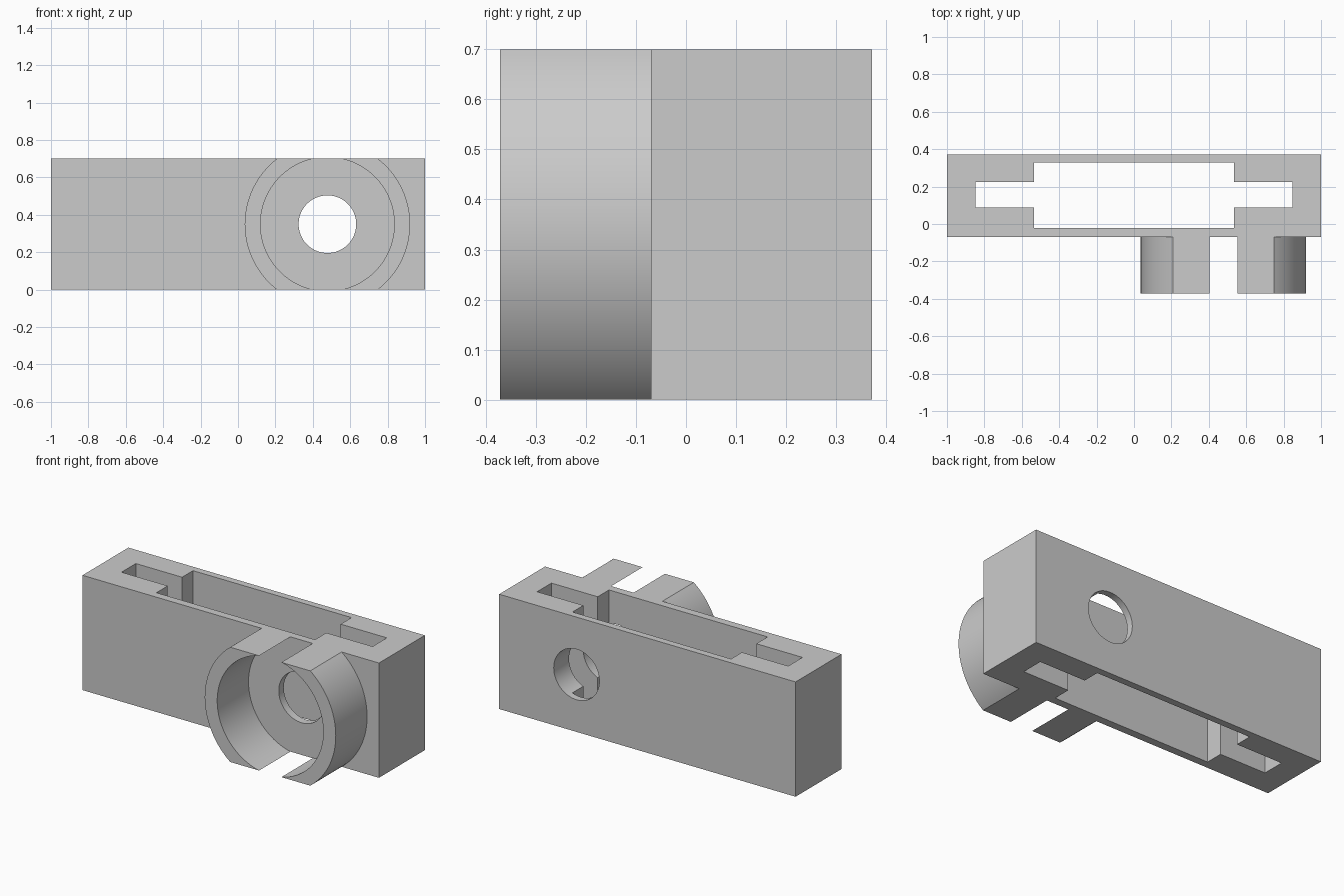
import bpy, bmesh, math
from mathutils import Vector

if "Cube" in bpy.data.objects:
    bpy.data.objects.remove(bpy.data.objects["Cube"], do_unlink=True)

HEIGHT = 0.70
FRONT, BACK = -0.07, 0.372
CLIP_FRONT = -0.372
CX, CZ = 0.478, HEIGHT / 2          # axis of clip and bore
OUTER, INNER, BORE = 0.442, 0.358, 0.154

grey = bpy.data.materials.new("light grey")
grey.use_nodes = True
colour = (0.6, 0.6, 0.6, 1)
grey.diffuse_color = colour
grey.node_tree.nodes["Principled BSDF"].inputs["Base Color"].default_value = colour


def prism(name, points, offset):
    """Extrude a closed 3D outline along offset."""
    bm = bmesh.new()
    face = bm.faces.new([bm.verts.new(p) for p in points])
    top = bmesh.ops.extrude_face_region(bm, geom=[face])
    moved = [g for g in top["geom"] if isinstance(g, bmesh.types.BMVert)]
    bmesh.ops.translate(bm, verts=moved, vec=Vector(offset))
    bmesh.ops.recalc_face_normals(bm, faces=bm.faces)
    mesh = bpy.data.meshes.new(name)
    bm.to_mesh(mesh)
    bm.free()
    mesh.materials.append(grey)
    obj = bpy.data.objects.new(name, mesh)
    bpy.context.collection.objects.link(obj)
    return obj


def combine(target, other, operation):
    """Apply a boolean and discard the second solid."""
    bpy.context.view_layer.objects.active = target
    mod = target.modifiers.new(operation, 'BOOLEAN')
    mod.operation, mod.solver, mod.object = operation, 'EXACT', other
    bpy.ops.object.modifier_apply(modifier=mod.name)
    bpy.data.objects.remove(other, do_unlink=True)


def arc(radius, start, end, y, steps=48):
    angles = [start + (end - start) * i / steps for i in range(steps + 1)]
    return [(CX + radius * math.cos(a), y, CZ + radius * math.sin(a)) for a in angles]


# Rectangular housing
body = prism("housing", [(-1, FRONT, 0), (1, FRONT, 0), (1, BACK, 0), (-1, BACK, 0)],
             (0, 0, HEIGHT))

# Through pocket with a narrow slot at each end
half = [(0.535, -0.022), (0.535, 0.087), (0.847, 0.087),
        (0.847, 0.225), (0.535, 0.225), (0.535, 0.33)]
outline = half + [(-x, y) for x, y in reversed(half)]
pocket = prism("pocket_cutter", [(x, y, -0.1) for x, y in outline], (0, 0, HEIGHT + 0.2))
combine(body, pocket, 'DIFFERENCE')

# Two curved clip jaws, trimmed flush with the housing top and bottom
a_out, a_in = math.asin(CZ / OUTER), math.asin(CZ / INNER)
for name, turn in (("left_jaw", 0), ("right_jaw", math.pi)):
    profile = (arc(OUTER, turn - a_out, turn + a_out, CLIP_FRONT)
               + arc(INNER, turn + a_in, turn - a_in, CLIP_FRONT))
    jaw = prism(name, profile, (0, FRONT - CLIP_FRONT, 0))
    combine(body, jaw, 'UNION')

# Round bore through front and back walls
bore = prism("bore_cutter", arc(BORE, 0, 2 * math.pi, -0.6, 64)[:-1], (0, 1.2, 0))
combine(body, bore, 'DIFFERENCE')

body.name = "housing_with_clip"
bpy.ops.object.select_all(action='DESELECT')
body.select_set(True)
bpy.context.view_layer.objects.active = body
bpy.ops.object.shade_smooth_by_angle(angle=math.radians(30))
